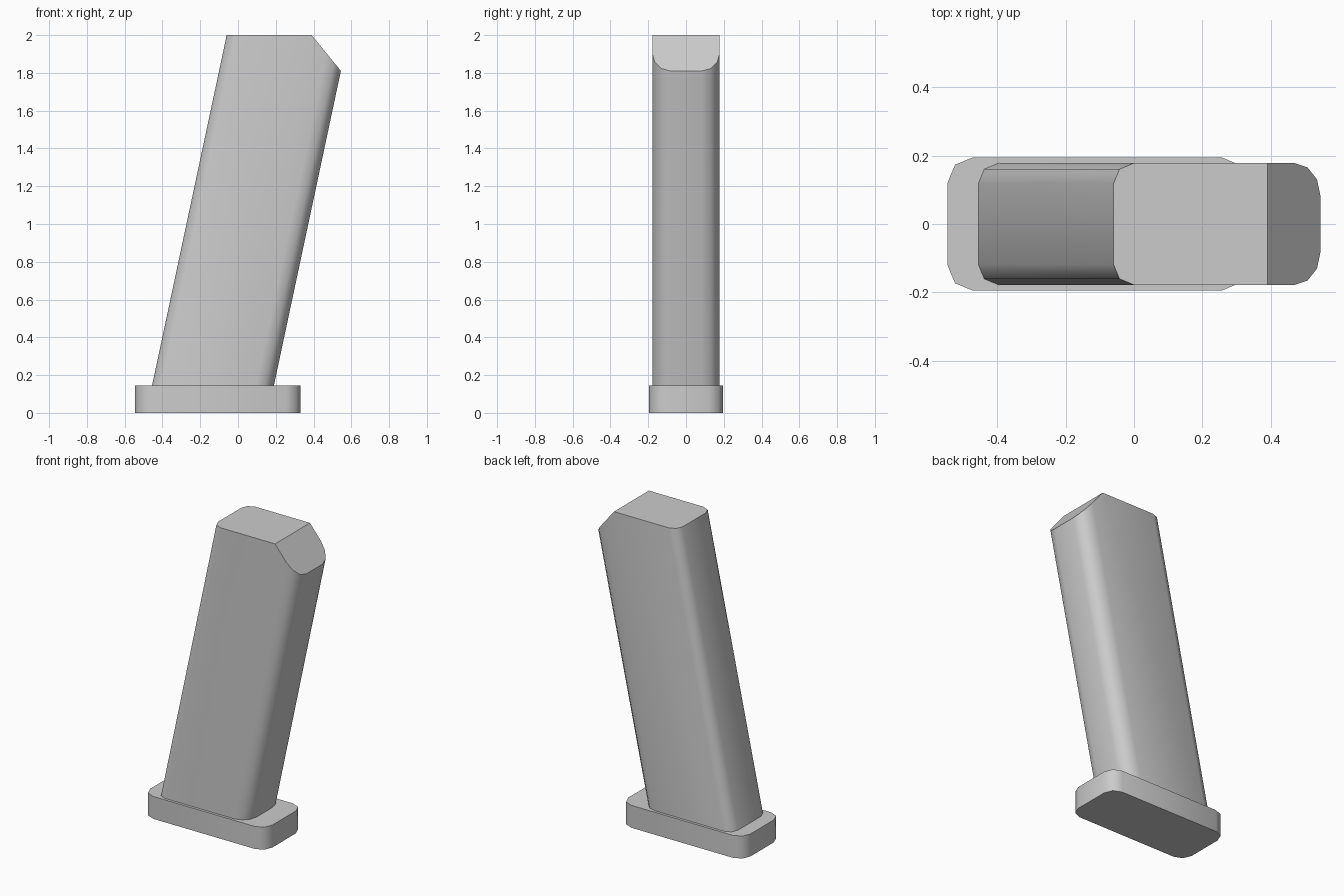
import bpy, bmesh
from math import sin, cos, pi, radians
from mathutils import Vector

cube = bpy.data.objects.get("Cube")
if cube:
    bpy.data.objects.remove(cube, do_unlink=True)

grey = bpy.data.materials.new("light grey")
grey.use_nodes = True
colour = (0.6, 0.6, 0.6, 1)
grey.diffuse_color = colour
grey.node_tree.nodes["Principled BSDF"].inputs["Base Color"].default_value = colour


def outline(x0, x1, half_y, back, front):
    """Rounded rectangle; back and front are (radius, segments) of the end corners."""
    corners = [(x1, 1, front, 0), (x0, 1, back, 1), (x0, -1, back, 2), (x1, -1, front, 3)]
    points = []
    for x, side, (r, n), quarter in corners:
        cx = x - r if x == x1 else x + r
        cy = side * (half_y - r)
        for i in range(n + 1):
            a = (quarter + i / n) * pi / 2
            points.append((cx + r * cos(a), cy + r * sin(a)))
    return points


def prism(name, points, z0, z1, lean=0, cut=None):
    """Extrude an outline upward, leaning toward +x, with an optional bevel cut."""
    bm = bmesh.new()
    base = bm.faces.new([bm.verts.new((x, y, z0)) for x, y in points])
    top = bmesh.ops.extrude_face_region(bm, geom=[base], use_keep_orig=True)["geom"]
    verts = [v for v in top if isinstance(v, bmesh.types.BMVert)]
    bmesh.ops.translate(bm, verts=verts, vec=(lean * (z1 - z0), 0, z1 - z0))
    if cut:
        point, normal = cut
        geom = bm.verts[:] + bm.edges[:] + bm.faces[:]
        bmesh.ops.bisect_plane(bm, geom=geom, plane_co=point, plane_no=normal, clear_outer=True)
        bmesh.ops.holes_fill(bm, edges=[e for e in bm.edges if e.is_boundary], sides=0)
    bmesh.ops.recalc_face_normals(bm, faces=bm.faces[:])
    mesh = bpy.data.meshes.new(name)
    bm.to_mesh(mesh)
    bm.free()
    mesh.materials.append(grey)
    mesh.shade_smooth()
    mesh.set_sharp_from_angle(angle=radians(47))
    obj = bpy.data.objects.new(name, mesh)
    bpy.context.collection.objects.link(obj)
    return obj


# Flat base plate
prism("base_plate", outline(-0.545, 0.33, 0.195, (0.075, 2), (0.075, 2)), 0, 0.145)

# Leaning body with a sloped upper front corner
slope_cut = (Vector((0.39, 0, 2)), Vector((0.19, 0, 0.155)))
prism("leaning_body", outline(-0.455, 0.19, 0.178, (0.06, 2), (0.095, 3)),
      0.145, 2, lean=0.213, cut=slope_cut)
